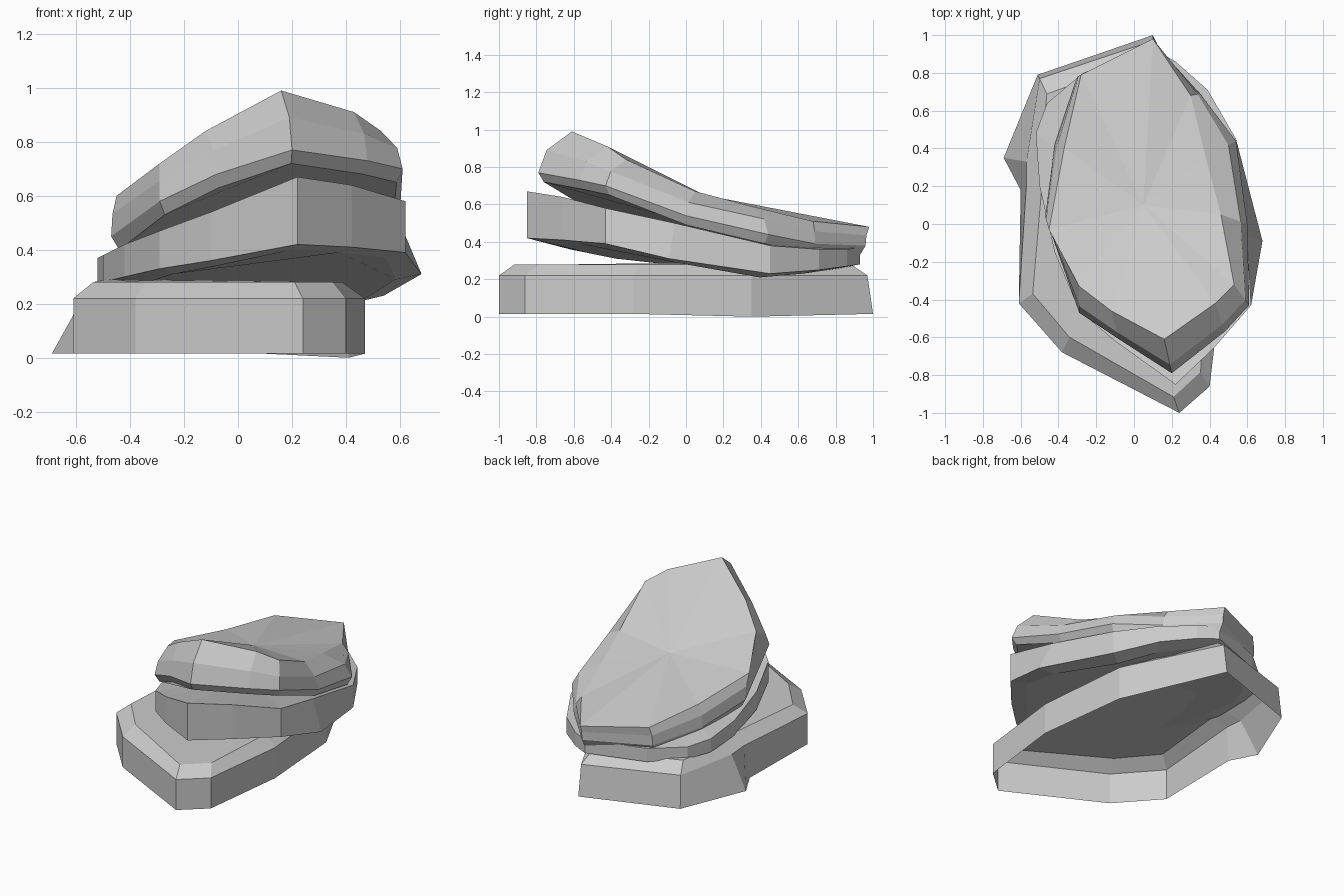
import bpy, bmesh
from mathutils import Vector

if "Cube" in bpy.data.objects:
    bpy.data.objects.remove(bpy.data.objects["Cube"])


def inset(ring, amount, dz):
    """Pull a ring towards its middle by a fixed distance and shift it in z."""
    c = sum((Vector(p) for p in ring), Vector()) / len(ring)
    out = []
    for p in ring:
        p = Vector(p)
        d = Vector((c.x - p.x, c.y - p.y, 0)).normalized()
        out.append(p + d * amount + Vector((0, 0, dz)))
    return out


def slab(name, rings, top_centre=None, closed=True):
    """Skin a rock slab through rings listed from bottom to top."""
    bm = bmesh.new()
    loops = [[bm.verts.new(p) for p in ring] for ring in rings]
    n = len(loops[0])
    for a, b in zip(loops, loops[1:]):
        for i in range(n):
            j = (i + 1) % n
            bm.faces.new((a[i], a[j], b[j], b[i]))
    if top_centre:
        mid = bm.verts.new(top_centre)
        for i in range(n):
            bm.faces.new((loops[-1][i], loops[-1][(i + 1) % n], mid))
    else:
        bm.faces.new(loops[-1])
    if closed:
        bm.faces.new(loops[0][::-1])
    bmesh.ops.recalc_face_normals(bm, faces=bm.faces[:])
    me = bpy.data.meshes.new(name)
    bm.to_mesh(me)
    bm.free()
    ob = bpy.data.objects.new(name, me)
    bpy.context.collection.objects.link(ob)
    return ob


# Bottom slab: straight walls, bevelled upper rim, open underneath
base = [(.24, -1), (.40, -.86), (.47, -.28), (.41, .35), (.10, 1), (-.51, .79),
        (-.69, .35), (-.60, .18), (-.61, -.42), (-.38, -.68)]
foot = [(x, y, 0 if (x, y) == (.41, .35) else .015) for x, y in base]
wall = [(x, y, .22) for x, y in base]
wall[4], wall[5], wall[6] = (.10, .97, .22), (-.50, .77, .23), (-.57, .33, .22)
wall[7] = (-.57, .20, .23)
slab("bottom_slab", [foot, wall, inset(wall, .09, .06)], closed=False)

# Middle slab: x, y, upper z, lower z around the outline
outline = [(.22, -.85, .67, .42), (.42, -.66, .64, .41), (.62, -.43, .58, .39),
           (.68, -.09, .50, .31), (.54, .45, .38, .23), (.39, .71, .36, .25),
           (.22, .86, .36, .27), (.10, .93, .37, .28), (-.27, .80, .36, .27),
           (-.46, .64, .36, .28), (-.52, .48, .37, .28), (-.50, .20, .38, .28),
           (-.42, -.15, .42, .30), (-.29, -.46, .47, .33), (-.10, -.62, .54, .36)]
lower = [(x, y, b) for x, y, t, b in outline]
upper = [(x, y, t) for x, y, t, b in outline]
upper[3] = (.60, -.06, .50)
slab("middle_slab", [inset(lower, .10, -.02), lower, upper], (.05, .05, .45))

# Top slab: tilted cap edge, and the widest edge below it
cap = [(.16, -.61, .99), (.43, -.42, .91), (.53, -.32, .84), (.46, .05, .67),
       (.38, .35, .59), (.30, .68, .51), (.10, .98, .48), (-.28, .79, .50),
       (-.37, .40, .53), (-.45, -.03, .60), (-.29, -.33, .72), (-.12, -.46, .84)]
wide = [(.20, -.79, .77), (.48, -.57, .73), (.61, -.43, .70), (.60, 0, .54),
        (.54, .44, .44), (.35, .69, .39), (.10, .96, .38), (-.30, .78, .38),
        (-.42, .42, .40), (-.47, .04, .45), (-.29, -.47, .58), (-.08, -.61, .68)]
bulge = []
for c, w in zip(cap, wide):
    c, w = Vector(c), Vector(w)
    p = c.lerp(w, .75)
    p.z = c.z * .55 + w.z * .45
    bulge.append(p)
slab("top_slab", [inset(wide, .03, -.05), wide, bulge, cap], (.05, .10, .65))
